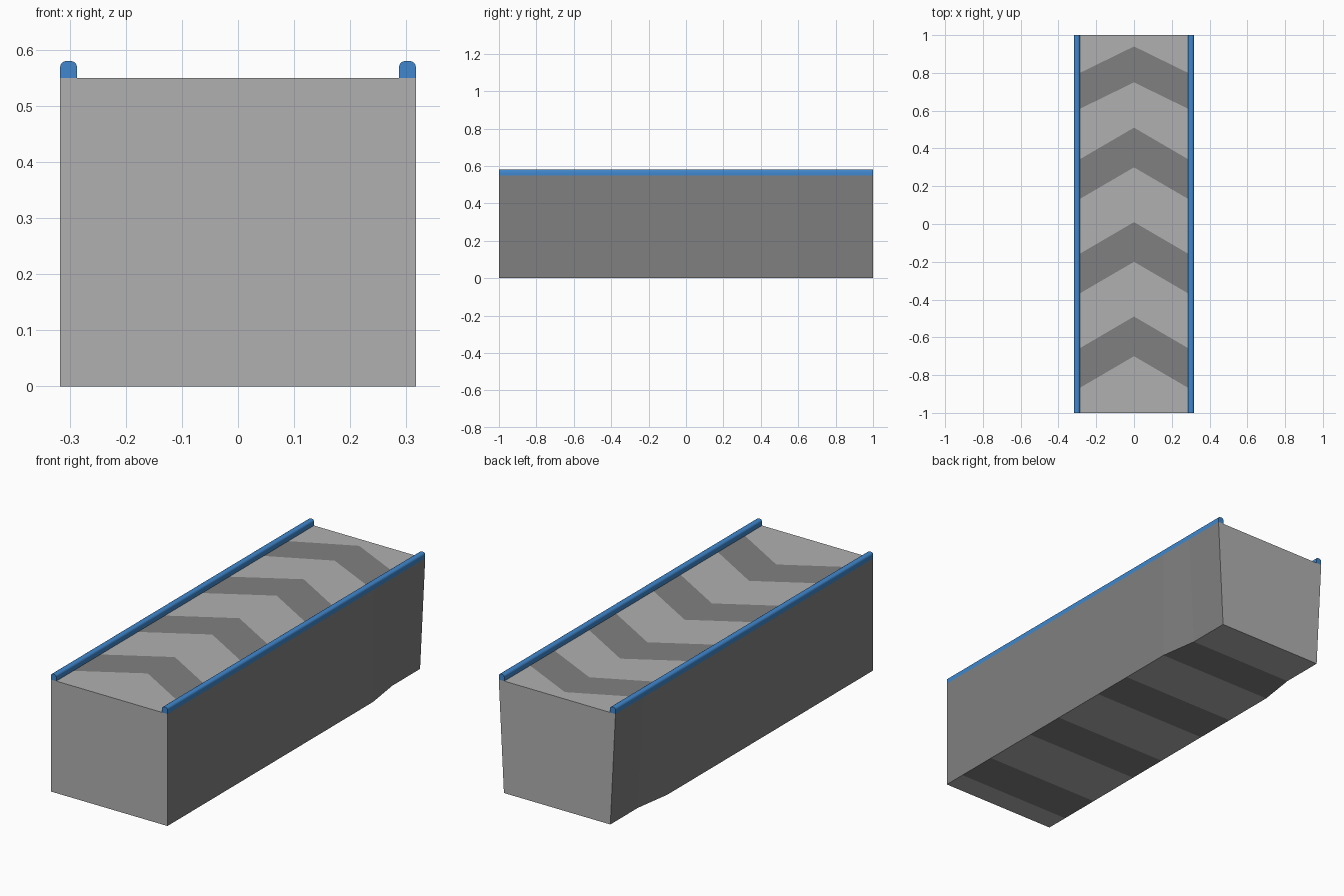
import bpy, bmesh

if "Cube" in bpy.data.objects:
    bpy.data.objects.remove(bpy.data.objects["Cube"])

W, H = 0.317, 0.55          # half width and deck height of the body
RAIL_IN, RAIL_TOP = 0.287, 0.58


def material(name, rgb):
    m = bpy.data.materials.new(name)
    m.diffuse_color = (*rgb, 1)
    m.use_nodes = True
    m.node_tree.nodes["Principled BSDF"].inputs["Base Color"].default_value = m.diffuse_color
    return m


def finish(name, bm, mats):
    bmesh.ops.recalc_face_normals(bm, faces=bm.faces[:])
    me = bpy.data.meshes.new(name)
    bm.to_mesh(me)
    bm.free()
    for m in mats:
        me.materials.append(m)
    ob = bpy.data.objects.new(name, me)
    bpy.context.collection.objects.link(ob)
    return ob


light = material("light_grey", (0.434, 0.434, 0.434))
dark = material("dark_grey", (0.216, 0.216, 0.216))
blue = material("rail_blue", (0.05, 0.24, 0.61))

# Conveyor body: cross-sections at (side y, middle y, half width at the bottom)
rows = [(-1, -1, W),
        (-0.885, -0.70, W), (-0.675, -0.49, W),
        (-0.385, -0.20, W), (-0.175, 0.01, W),
        (0.115, 0.30, W), (0.325, 0.51, W),
        (0.595, 0.75, W), (0.785, 0.94, 0.289),
        (1, 1, 0.289)]
bm = bmesh.new()
rings = []
for side, mid, bottom in rows:
    pts = [(-W, side, H), (0, mid, H), (W, side, H),
           (bottom, side, 0), (-bottom, side, 0)]
    rings.append([bm.verts.new(p) for p in pts])
for i, (a, b) in enumerate(zip(rings, rings[1:])):
    for k in range(5):
        n = (k + 1) % 5
        f = bm.faces.new((a[k], a[n], b[n], b[k]))
        # Alternate bands are dark on the deck and underside; sides are all dark
        f.material_index = 1 if k in (2, 4) or i % 2 else 0
bm.faces.new(rings[0])
bm.faces.new(rings[-1])
finish("conveyor_body", bm, [light, dark])

# Side rails with rounded top edges
for s, name in ((-1, "left_rail"), (1, "right_rail")):
    bm = bmesh.new()
    bmesh.ops.create_cube(bm, size=1)
    for v in bm.verts:
        v.co.x = s * (RAIL_IN + W) / 2 + v.co.x * (W - RAIL_IN)
        v.co.y *= 2
        v.co.z = H + (v.co.z + 0.5) * (RAIL_TOP - H)
    top = [e for e in bm.edges
           if all(v.co.z > H + 0.01 for v in e.verts)
           and abs(e.verts[0].co.y - e.verts[1].co.y) > 1]
    bmesh.ops.bevel(bm, geom=top, offset=0.011, segments=4, profile=0.5,
                    affect='EDGES')
    rail = finish(name, bm, [blue])
    bpy.ops.object.select_all(action='DESELECT')
    rail.select_set(True)
    bpy.context.view_layer.objects.active = rail
    bpy.ops.object.shade_smooth_by_angle()
